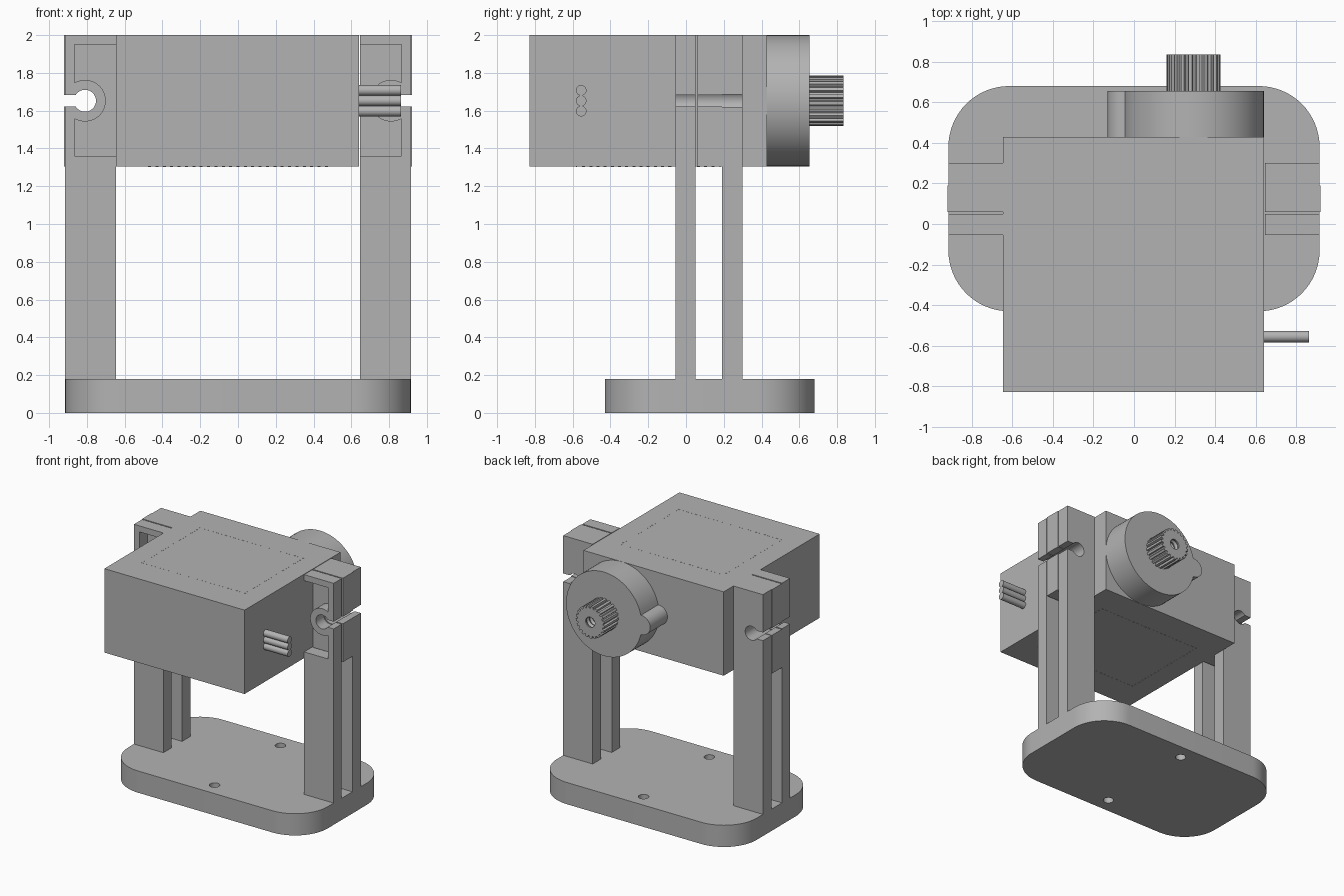
import bpy
import bmesh
from math import sin, cos, radians, asin, degrees, pi
from mathutils import Vector

if "Cube" in bpy.data.objects:
    bpy.data.objects.remove(bpy.data.objects["Cube"], do_unlink=True)

GREY = (0.45, 0.45, 0.45, 1)
grey = bpy.data.materials.new("plain grey")
grey.use_nodes = True
grey.diffuse_color = GREY
grey.node_tree.nodes["Principled BSDF"].inputs["Base Color"].default_value = GREY


def arc(cx, cy, r, start, end, n=24):
    """Points on an arc, angles in degrees."""
    angles = [radians(start + (end - start) * i / n) for i in range(n + 1)]
    return [(cx + r * cos(a), cy + r * sin(a)) for a in angles]


def finish(name, bm):
    bmesh.ops.recalc_face_normals(bm, faces=bm.faces)
    mesh = bpy.data.meshes.new(name)
    bm.to_mesh(mesh)
    bm.free()
    mesh.materials.append(grey)
    obj = bpy.data.objects.new(name, mesh)
    bpy.context.collection.objects.link(obj)
    bpy.ops.object.select_all(action='DESELECT')
    obj.select_set(True)
    bpy.context.view_layer.objects.active = obj
    bpy.ops.object.shade_smooth_by_angle(angle=radians(30))
    return obj


def prism(name, outline, lo, hi, axis="y"):
    """Extrude a closed outline along one axis."""
    place = {"x": lambda p: (lo, p[0], p[1]),
             "y": lambda p: (p[0], lo, p[1]),
             "z": lambda p: (p[0], p[1], lo)}[axis]
    step = Vector([(hi - lo) * (axis == a) for a in "xyz"])
    bm = bmesh.new()
    face = bm.faces.new([bm.verts.new(place(p)) for p in outline])
    ext = bmesh.ops.extrude_face_region(bm, geom=[face], use_keep_orig=True)
    moved = [g for g in ext["geom"] if isinstance(g, bmesh.types.BMVert)]
    bmesh.ops.translate(bm, verts=moved, vec=step)
    return finish(name, bm)


def rect(x0, x1, y0, y1):
    return [(x0, y0), (x1, y0), (x1, y1), (x0, y1)]


def cut(obj, cutter):
    mod = obj.modifiers.new("cut", 'BOOLEAN')
    mod.operation = 'DIFFERENCE'
    mod.solver = 'EXACT'
    mod.object = cutter
    bpy.ops.object.select_all(action='DESELECT')
    obj.select_set(True)
    bpy.context.view_layer.objects.active = obj
    bpy.ops.object.modifier_apply(modifier=mod.name)
    bpy.data.objects.remove(cutter, do_unlink=True)
    bpy.ops.object.shade_smooth_by_angle(angle=radians(30))


# Main measurements
BASE_TOP, BODY_LOW, TOP = 0.18, 1.305, 2.0
AXIS_Z = (BODY_LOW + TOP) / 2
INNER, OUTER, EAR_END = 0.645, 0.915, 0.92
HOLE_X, HOLE_R = 0.81, 0.058
BASE_Y = 0.125

# Base plate with rounded corners and two screw holes
half_x, half_y, r = OUTER, 0.555, 0.3
outline = []
for i, (sx, sy) in enumerate([(1, 1), (-1, 1), (-1, -1), (1, -1)]):
    outline += arc(sx * (half_x - r), BASE_Y + sy * (half_y - r), r, 90 * i, 90 * i + 90, 16)
base = prism("base_plate", outline, 0, BASE_TOP, "z")
for sy in (-1, 1):
    hole = arc(0, BASE_Y + sy * 0.43, 0.04, 0, 360, 32)[:-1]
    cut(base, prism("hole_cutter", hole, -0.1, 0.3, "z"))


def keyhole(end, gap):
    """Slot from the outer edge into the screw hole, bottom to top."""
    a = degrees(asin(gap / HOLE_R))
    ring = arc(HOLE_X, AXIS_Z, HOLE_R, 360 - a, a, 32)
    return [(end, AXIS_Z - gap)] + ring + [(end, AXIS_Z + gap)]


def notched(low, end, gap):
    return [(INNER, low), (end, low)] + keyhole(end, gap) + [(end, TOP), (INNER, TOP)]


# Front post has an open pocket with a ring boss round the screw hole
WALL = 0.865
front_outline = notched(BASE_TOP, OUTER, 0.03)
front_outline += [(INNER, 1.95), (WALL, 1.95)]
front_outline += arc(HOLE_X, AXIS_Z, 0.11, 60, 300, 32)
front_outline += [(WALL, 1.36), (INNER, 1.36)]

# Uprights and mounting ears on both sides
for side, s in (("left", 1), ("right", -1)):
    for part, pts, y0, y1 in (
            ("front_post", front_outline, -0.055, 0.05),
            ("back_post", notched(BASE_TOP, OUTER, 0.034), 0.19, 0.3),
            ("mounting_ear", notched(BODY_LOW, EAR_END, 0.03), 0.06, 0.19)):
        prism(f"{side}_{part}", [(s * x, z) for x, z in pts], y0, y1)

# Motor body
prism("motor_body", rect(-INNER, 0.64, BODY_LOW, TOP), -0.828, 0.428)

# Dashed label border on top and bottom of the body
bm = bmesh.new()


def dash(x, y, z, sx, sy):
    made = bmesh.ops.create_cube(bm, size=1)["verts"]
    bmesh.ops.scale(bm, verts=made, vec=(sx, sy, 0.004))
    bmesh.ops.translate(bm, verts=made, vec=(x, y, z))


for z in (BODY_LOW, TOP - 0.001):
    for i in range(25):
        for y in (-0.58, 0.18):
            dash(-0.468 + 0.039 * i, y, z, 0.016, 0.006)
    for i in range(1, 20):
        for x in (-0.472, 0.472):
            dash(x, -0.58 + 0.038 * i, z, 0.006, 0.016)
finish("label_border", bm)

# Gear housing: large round with a small round lobe
GEAR_X, HOUSE_R, LOBE_X, LOBE_R = 0.293, 0.347, -0.05, 0.08
d = GEAR_X - LOBE_X
reach = (d * d + HOUSE_R ** 2 - LOBE_R ** 2) / (2 * d)
rise = (HOUSE_R ** 2 - reach ** 2) ** 0.5
a = degrees(asin(rise / HOUSE_R))
b = degrees(asin(rise / LOBE_R))
if reach < d:
    b = 180 - b
b = 180 - b
lobe = arc(LOBE_X, AXIS_Z, LOBE_R, b, 360 - b, 20)
house = arc(GEAR_X, AXIS_Z, HOUSE_R, a - 180, 180 - a, 72)
prism("gear_housing", house + lobe[1:-1], 0.42, 0.655)

# Toothed output shaft
TEETH = 21
teeth = []
for i in range(TEETH):
    for off, rad in ((0, 0.116), (0.3, 0.116), (0.42, 0.133), (0.88, 0.133)):
        t = 2 * pi * (i + off) / TEETH
        teeth.append((GEAR_X + rad * cos(t), AXIS_Z + rad * sin(t)))
shaft = prism("output_shaft", teeth, 0.65, 0.835)

# Threaded bore in the shaft
bm = bmesh.new()
rings = []
for k in range(10):
    pts = arc(GEAR_X, AXIS_Z, 0.05 if k % 2 else 0.04, 0, 360, 24)[:-1]
    rings.append([bm.verts.new((x, 0.67 + 0.02 * k, z)) for x, z in pts])
for lower, upper in zip(rings, rings[1:]):
    for i in range(24):
        j = (i + 1) % 24
        bm.faces.new((lower[i], lower[j], upper[j], upper[i]))
bm.faces.new(rings[0])
bm.faces.new(rings[-1])
cut(shaft, finish("bore_cutter", bm))

# Three cable wires
for i in (-1, 0, 1):
    wire = arc(-0.555, AXIS_Z + 0.055 * i, 0.028, 0, 360, 24)[:-1]
    prism(f"cable_wire_{i + 2}", wire, 0.63, 0.862, "x")
